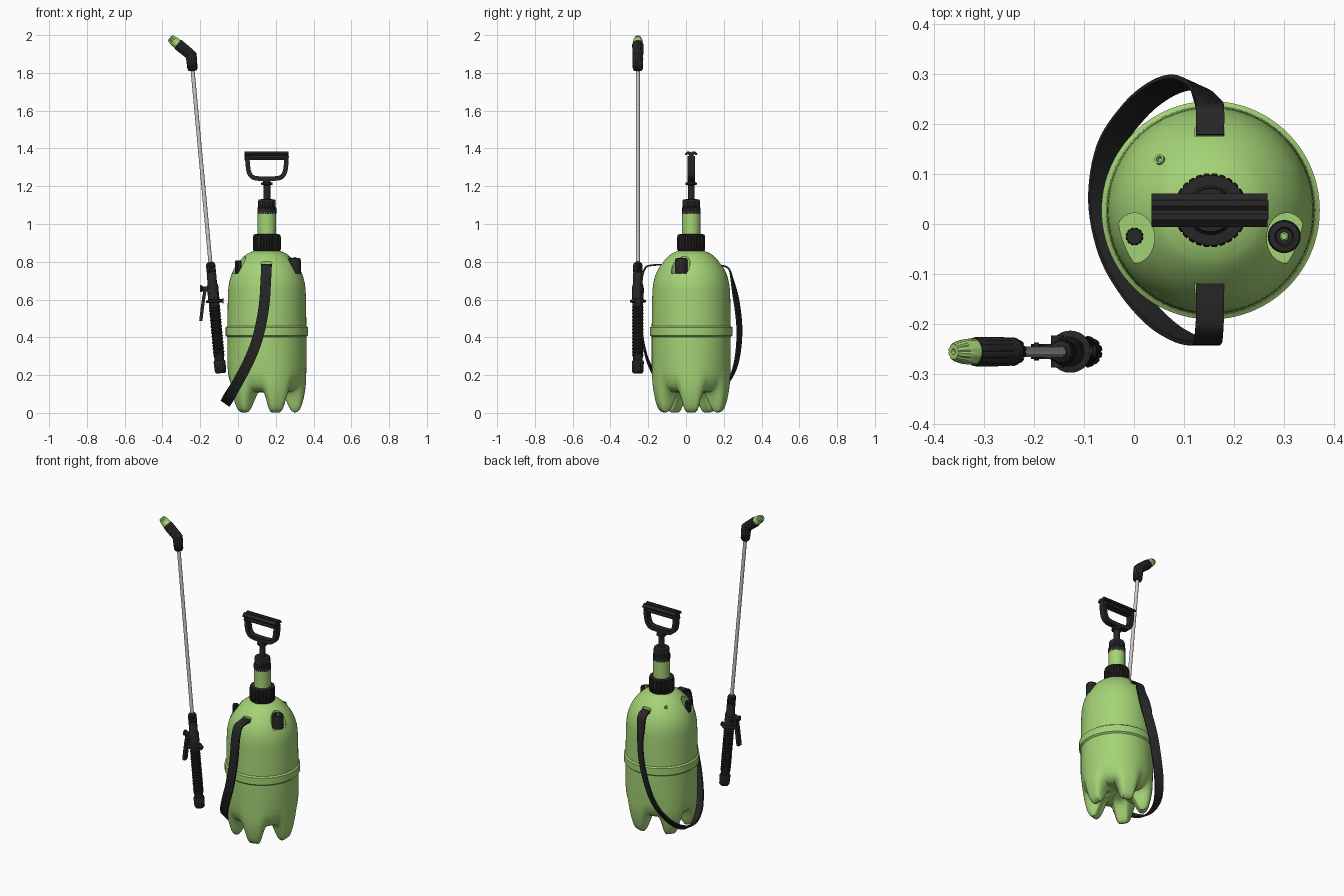
import bpy, bmesh, math
from mathutils import Vector as V, Quaternion

if "Cube" in bpy.data.objects:
    bpy.data.objects.remove(bpy.data.objects["Cube"])

def material(name, col):
    m = bpy.data.materials.new(name)
    m.diffuse_color = (*col, 1)
    m.use_nodes = True
    m.node_tree.nodes["Principled BSDF"].inputs["Base Color"].default_value = m.diffuse_color
    return m

GREEN = material("green_plastic", (0.37, 0.65, 0.18))
BLACK = material("black_plastic", (0.02, 0.02, 0.02))
CX, CY, WY = 0.153, 0.0275, -0.255      # tank axis, wand plane

def finish(name, bm, mat):
    bmesh.ops.remove_doubles(bm, verts=bm.verts, dist=1e-5)
    bmesh.ops.recalc_face_normals(bm, faces=bm.faces)
    me = bpy.data.meshes.new(name)
    bm.to_mesh(me)
    bm.free()
    ob = bpy.data.objects.new(name, me)
    bpy.context.collection.objects.link(ob)
    if mat:
        me.materials.append(mat)
    return ob

def skin(name, rings, mat):
    """Closed tube through rings of points."""
    bm = bmesh.new()
    vs = [[bm.verts.new(p) for p in r] for r in rings]
    n = len(rings[0])
    for a, b in zip(vs, vs[1:]):
        for i in range(n):
            j = (i + 1) % n
            bm.faces.new((a[i], a[j], b[j], b[i]))
    bm.faces.new(vs[0])
    bm.faces.new(vs[-1])
    return finish(name, bm, mat)

def lathe(name, prof, mat, base=(0, 0, 0), axis=(0, 0, 1), seg=32, prof2=None, w=None):
    """Revolve (radius, height) points; prof2 is blended in by w(angle)."""
    q = V((0, 0, 1)).rotation_difference(V(axis))
    rings = []
    for k, p in enumerate(prof):
        ring = []
        for i in range(seg):
            t = 2 * math.pi * i / seg
            r, z = p
            if prof2:
                f = w(t)
                r += (prof2[k][0] - r) * f
                z += (prof2[k][1] - z) * f
            ring.append(V(base) + q @ V((r * math.cos(t), r * math.sin(t), z)))
        rings.append(ring)
    return skin(name, rings, mat)

def ribbed(name, prof, mat, base, axis=(0, 0, 1), n=20, depth=0.006):
    """Lathe with grip ribs on all but the first and last two points."""
    p2 = [(r - (depth if 2 <= k < len(prof) - 2 else 0), z) for k, (r, z) in enumerate(prof)]
    return lathe(name, prof, mat, base, axis, 4 * n, p2,
                 lambda t: 1.0 if int(round(t * 4 * n / (2 * math.pi))) % 4 == 0 else 0.0)

def spline(pts, n=6):
    pts = [V(p) for p in pts]
    e = [pts[0] * 2 - pts[1]] + pts + [pts[-1] * 2 - pts[-2]]
    out = []
    for i in range(1, len(e) - 2):
        a, b, c, d = e[i - 1:i + 3]
        for k in range(n):
            t = k / n
            out.append(0.5 * (2 * b + (c - a) * t + (2 * a - 5 * b + 4 * c - d) * t * t
                              + (3 * b - a - 3 * c + d) * t ** 3))
    return out + [pts[-1]]

def sweep(name, pts, mat, width, thick, wdir=lambda p: V((0, 1, 0))):
    """Rectangular section along a path."""
    rings = []
    for i, p in enumerate(pts):
        t = pts[min(i + 1, len(pts) - 1)] - pts[max(i - 1, 0)]
        w = wdir(p)
        nrm = t.cross(w).normalized() * thick / 2
        w = w * width / 2
        rings.append([p + w + nrm, p - w + nrm, p - w - nrm, p + w - nrm])
    return skin(name, rings, mat)

def box(name, lo, hi, mat):
    rings = [[(x, y, z) for x, y in ((lo[0], lo[1]), (hi[0], lo[1]), (hi[0], hi[1]), (lo[0], hi[1]))]
             for z in (lo[2], hi[2])]
    return skin(name, rings, mat)

def smooth(a, b, x):
    x = min(1, max(0, (x - a) / (b - a)))
    return x * x * (3 - 2 * x)

# Tank: domed bottle with a seam band and five moulded feet
top = [(0, .868), (.066, .868), (.07, .857)]
top += [tuple(p[:2]) for p in spline([(.085, .852, 0), (.11, .838, 0), (.14, .81, 0), (.168, .773, 0), (.19, .727, 0),
                                      (.203, .67, 0), (.207, .6, 0)], 4)]
top += [(.209, .46), (.213, .456), (.218, .453), (.218, .41), (.213, .406), (.209, .402)]
foot = spline([(.209, .25, 0), (.206, .15, 0), (.193, .07, 0), (.175, .02, 0), (.15, .003, 0), (.125, .02, 0),
               (.08, .10, 0), (0, .13, 0)], 5)
valley = spline([(.209, .25, 0), (.202, .19, 0), (.182, .14, 0), (.15, .115, 0), (.12, .11, 0), (.1, .11, 0),
                 (.07, .117, 0), (0, .13, 0)], 5)
tank = lathe("tank", top + [tuple(p[:2]) for p in foot], GREEN, (CX, CY, 0), seg=120,
             prof2=top + [tuple(p[:2]) for p in valley],
             w=lambda t: smooth(.12, .88, 0.5 - 0.5 * math.cos(5 * t)))

# Recesses for the two ports and the two strap ends
cutters = []
for px in (.305, .001):
    c = lathe("port_cutter", [(.04, 0), (.04, .2)], None, (0, 0, 0), seg=40)
    c.scale.y = 1.25
    c.location = (px, -.028, .738)
    cutters.append(c)
for s in (-1, 1):
    y = sorted((CY + s * .147, CY + s * .26))
    cutters.append(box("strap_cutter", (.122, y[0], .772), (.18, y[1], .9), None))
bpy.context.view_layer.objects.active = tank
for c in cutters:
    c.hide_render = True
    m = tank.modifiers.new("cut", 'BOOLEAN')
    m.operation, m.object, m.solver = 'DIFFERENCE', c, 'EXACT'
    bpy.ops.object.modifier_apply(modifier=m.name)
    bpy.data.objects.remove(c)

# Ports and pressure valve
lathe("outlet_cap", [(0, .735), (.033, .735), (.033, .808), (.03, .818), (.019, .82), (.016, .812), (0, .812)],
      BLACK, (.30, -.025, 0))
lathe("outlet_pin", [(.009, .80), (.009, .821), (.006, .824)], GREEN, (.30, -.025, 0))
ribbed("relief_valve", [(0, .735), (.016, .735), (.018, .75), (.018, .80), (.015, .806), (.006, .806)],
       BLACK, (.001, -.025, 0), n=12, depth=.003)
lathe("pressure_nub", [(.01, -.02), (.01, .008), (.006, .008), (.005, 0), (0, 0)], GREEN,
      (.053, .127, .81), V((-.4, .4, .8)).normalized(), 20)

# Pump neck
ribbed("neck_nut", [(.06, .855), (.07, .857), (.074, .865), (.074, .93), (.07, .945), (.05, .947)], BLACK, (CX, CY, 0), n=28, depth=.005)
lathe("pump_barrel", [(.049, .94), (.049, 1.06)], GREEN, (CX, CY, 0), seg=40)
ribbed("barrel_collar", [(.045, 1.05), (.049, 1.052), (.05, 1.06), (.05, 1.085), (.046, 1.09), (.046, 1.122), (.043, 1.13), (.018, 1.132)],
       BLACK, (CX, CY, 0), n=24, depth=.002)
lathe("pump_rod", [(.018, 1.12), (.018, 1.205), (.03, 1.208), (.03, 1.218), (.02, 1.222), (.02, 1.25)], BLACK, (CX, CY, 0))

# D grip
half = [(-.104, 1.36), (-.101, 1.31), (-.093, 1.27), (-.072, 1.246), (-.03, 1.24)]
dpts = half + [(-x, z) for x, z in reversed(half)]
sweep("grip_frame", spline([(CX + x, CY, z) for x, z in dpts], 4), BLACK, .038, .024)
sec = [(.0, 1.378), (.008, 1.385), (.02, 1.385), (.033, 1.372), (.031, 1.364), (.016, 1.368), (.011, 1.362), (.011, 1.352), (.02, 1.345), (.02, 1.338)]
sec = sec + [(-y, z) for y, z in reversed(sec[1:])]
skin("grip_bar", [[(x, CY + y, z) for y, z in sec] for x in (.035, .267)], BLACK)

# Carrying strap, looping under the left side and twisting as it climbs the back
path = [(.152, -.118, .784), (.152, -.175, .782), (.15, -.215, .768), (.147, -.234, .70), (.137, -.238, .56), (.105, -.23, .40),
        (.055, -.20, .27), (.0, -.14, .165), (-.045, -.06, .085), (-.066, .045, .052), (-.05, .15, .085),
        (.0, .225, .165), (.05, .267, .27), (.095, .283, .42), (.13, .272, .56), (.148, .245, .70), (.152, .225, .765),
        (.152, .178, .782)]
def strap_width(p):
    a = 0.65 * max(0, 1 - p.z / .78)
    b = .42 * smooth(.05, .24, p.y) * smooth(.77, .6, p.z)
    return V((math.cos(a) * math.cos(b), -math.sin(b), -math.sin(a) * math.cos(b)))
sweep("strap", spline(path, 6), BLACK, .056, .009, strap_width)

# Spray wand: handle, tube and angled head share one leaning axis
foot_pt, ax = V((-.092, WY, .21)), V((-.092, 0, .995)).normalized()
def on_wand(h, dx=0):
    return foot_pt + ax * h + V((dx, 0, 0))
ribbed("handle_cap", [(.01, 0), (.024, 0), (.03, .008), (.032, .06), (.028, .068), (.02, .07)], BLACK, foot_pt, ax, 12, .003)
grip = [(.02, .06), (.025, .07)]
for i in range(16):                       # finger ridges
    h = .09 + i * .017
    grip += [(.027, h), (.03, h + .004), (.03, h + .009), (.027, h + .013)]
grip += [(.028, .37), (.03, .40), (.03, .46), (.025, .48), (.025, .53), (.021, .54), (.021, .585), (.012, .592)]
lathe("wand_handle", grip, BLACK, foot_pt, ax, 24)
lathe("hand_guard", [(.025, .374), (.042, .378), (.042, .388), (.025, .394)], BLACK, foot_pt, ax, 32)
ribbed("tube_nut", [(.018, .53), (.022, .532), (.025, .54), (.025, .575), (.021, .585), (.012, .588)], BLACK, foot_pt, ax, 12, .003)
sweep("trigger", spline([on_wand(.45, -.01), on_wand(.452, -.035), V((-.178, WY, .63)), V((-.187, WY, .57)), V((-.197, WY, .487))], 5),
      BLACK, .03, .017)
lathe("trigger_pivot", [(.013, -.032), (.013, .032)], BLACK, on_wand(.44, -.02), (0, 1, 0), 20)
lathe("trigger_lock", [(.012, 0), (.012, .045), (.018, .047), (.018, .056), (.01, .058)], BLACK, on_wand(.45, -.01), V((-1, 0, 0)), 16)
lathe("valve_pin", [(.01, 0), (.01, .045), (.014, .046), (.014, .052)], BLACK, on_wand(.385), (1, 0, 0), 16)
lathe("wand_tube", [(.0105, .57), (.0105, 1.65)], None, foot_pt, ax, 24)

# Nozzle head
elbow = V((-.249, WY, 1.895))
d = V((-.775, 0, .632))
ribbed("head_socket", [(.015, 1.607), (.022, 1.609), (.027, 1.62), (.029, 1.67), (.028, 1.70), (.02, 1.71)], BLACK, foot_pt, ax, 12, .003)
ball = [(.028 * math.sin(math.pi * i / 12), -.028 * math.cos(math.pi * i / 12)) for i in range(13)]
lathe("head_elbow", ball, BLACK, elbow, d, 24)
ribbed("head_barrel", [(.02, -.01), (.026, -.005), (.029, .01), (.03, .08), (.028, .091), (.02, .093)], BLACK, elbow, d, 12, .003)
ribbed("nozzle_tip", [(.02, .085), (.026, .087), (.026, .105), (.024, .122), (.02, .137), (.016, .144), (.006, .144), (.005, .136)],
       GREEN, elbow, d, 10, .002)

bpy.ops.object.select_all(action='SELECT')
bpy.ops.object.shade_smooth_by_angle(angle=math.radians(32))
